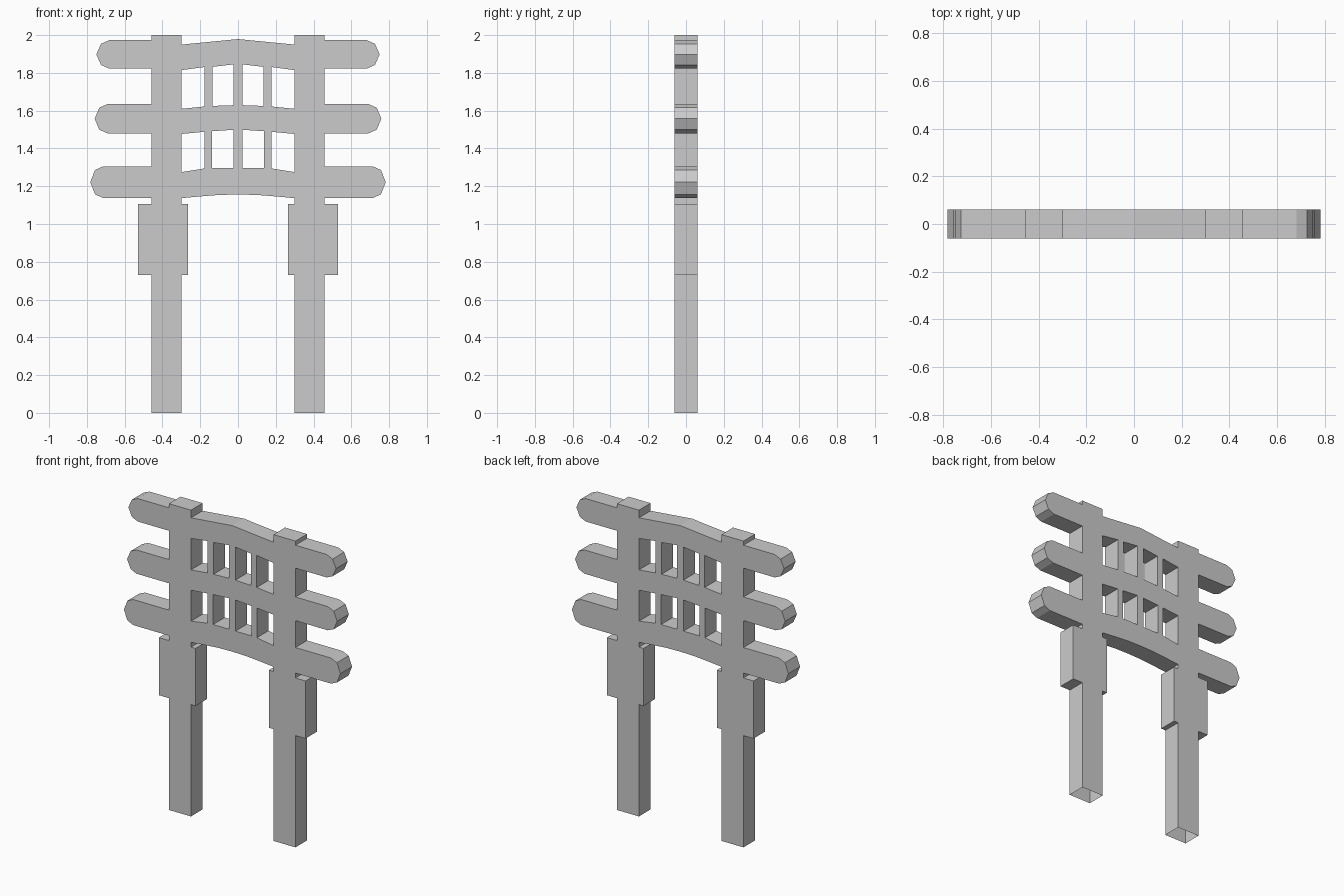
import bpy, bmesh, math

if "Cube" in bpy.data.objects:
    bpy.data.objects.remove(bpy.data.objects["Cube"])

HALF_DEPTH = 0.06
POST_IN, POST_OUT = 0.298, 0.457
CUFF_IN, CUFF_OUT = 0.265, 0.53


def beam_end(tip, top, bottom):
    """Rounded beam end projecting from the outer face of the post."""
    mid = (top + bottom) / 2
    return [(POST_OUT, top), (tip - 0.068, top), (tip - 0.025, top - 0.019),
            (tip, mid), (tip - 0.025, bottom + 0.019), (tip - 0.068, bottom),
            (POST_OUT, bottom)]


def mirrored(pts):
    return [(-x, z) for x, z in reversed(pts)]


# right half of the outline: top beam crown and post head
half = [(0, 1.979), (POST_IN, 1.95), (POST_IN, 2.0), (POST_OUT, 2.0)]
# three beam ends
half += beam_end(0.75, 1.973, 1.823)
half += beam_end(0.759, 1.635, 1.48)
half += beam_end(0.782, 1.305, 1.138)
# post with its wider cuff
half += [(POST_OUT, 1.106), (CUFF_OUT, 1.106), (CUFF_OUT, 0.73), (POST_OUT, 0.73),
         (POST_OUT, 0), (POST_IN, 0),
         (POST_IN, 0.73), (CUFF_IN, 0.73), (CUFF_IN, 1.106), (POST_IN, 1.106)]
# arched underside of the lowest beam
half += [(POST_IN, 1.137), (0.2, 1.146), (0.1, 1.154), (0, 1.156)]
outline = half + mirrored(half[1:-1])

# openings between beams and slats (right side, mirrored below)
openings = [
    [(0.023, 1.629), (0.135, 1.625), (0.135, 1.832), (0.023, 1.845)],
    [(0.177, 1.622), (POST_IN, 1.61), (POST_IN, 1.815), (0.177, 1.831)],
    [(0.023, 1.296), (0.138, 1.296), (0.138, 1.491), (0.023, 1.499)],
    [(0.178, 1.294), (POST_IN, 1.275), (POST_IN, 1.477), (0.178, 1.488)],
]
openings += [mirrored(o) for o in openings]

# filled 2D curve gives the cut-out slab
curve = bpy.data.curves.new("gate_profile", 'CURVE')
curve.dimensions = '2D'
curve.fill_mode = 'BOTH'
curve.extrude = HALF_DEPTH
for loop in [outline] + openings:
    spline = curve.splines.new('POLY')
    spline.points.add(len(loop) - 1)
    for p, (x, z) in zip(spline.points, loop):
        p.co = (x, z, 0, 1)
    spline.use_cyclic_u = True
    spline.use_smooth = False
profile = bpy.data.objects.new("gate_profile", curve)
bpy.context.collection.objects.link(profile)
bpy.context.view_layer.update()
mesh = bpy.data.meshes.new_from_object(
    profile.evaluated_get(bpy.context.evaluated_depsgraph_get()))
bpy.data.objects.remove(profile)

# weld the shell, leave the feet open underneath, stand it upright
bm = bmesh.new()
bm.from_mesh(mesh)
bmesh.ops.remove_doubles(bm, verts=bm.verts, dist=0.0005)
bmesh.ops.recalc_face_normals(bm, faces=bm.faces)
feet = [f for f in bm.faces if all(v.co.y < 0.001 for v in f.verts)]
bmesh.ops.delete(bm, geom=feet, context='FACES_ONLY')
for v in bm.verts:
    v.co = (v.co.x, -v.co.z, v.co.y)
for f in bm.faces:
    f.smooth = False
bm.to_mesh(mesh)
bm.free()
gate = bpy.data.objects.new("gate_frame", mesh)
bpy.context.collection.objects.link(gate)
